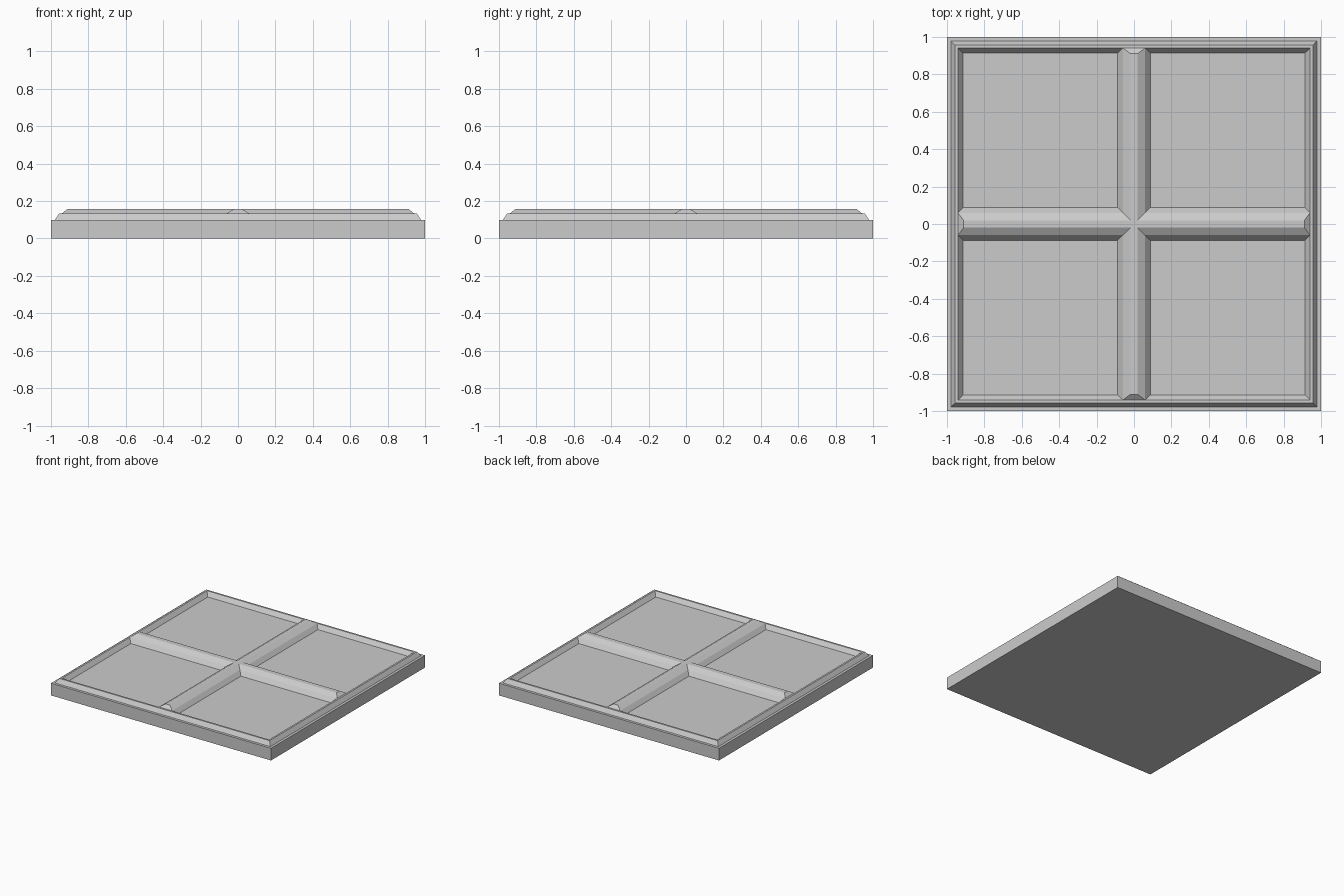
import bpy, bmesh

if "Cube" in bpy.data.objects:
    bpy.data.objects.remove(bpy.data.objects["Cube"])

RIM_Z, TOP_Z, SLAB_Z, PANEL_Z = 0.134, 0.158, 0.10, 0.10


def finish(name, bm):
    bmesh.ops.recalc_face_normals(bm, faces=bm.faces)
    mesh = bpy.data.meshes.new(name)
    bm.to_mesh(mesh)
    bm.free()
    obj = bpy.data.objects.new(name, mesh)
    bpy.context.collection.objects.link(obj)
    return obj


def square_ring(bm, x0, x1, y0, y1, z):
    return [bm.verts.new((x, y, z)) for x, y in ((x0, y0), (x1, y0), (x1, y1), (x0, y1))]


def bridge(bm, a, b):
    for i in range(4):
        j = (i + 1) % 4
        bm.faces.new((a[i], a[j], b[j], b[i]))


# Slab with stepped, sloped rim: nested square rings from the underside inward
bm = bmesh.new()
rings = [square_ring(bm, -r, r, -r, r, z) for r, z in
         ((1, 0), (1, SLAB_Z), (0.979, SLAB_Z), (0.956, RIM_Z), (0.941, RIM_Z))]
bm.faces.new(rings[0])
for a, b in zip(rings, rings[1:]):
    bridge(bm, a, b)

# Four recessed window panels with bevelled borders
for sx in (-1, 1):
    for sy in (-1, 1):
        def quad(lo, hi, z):
            xs, ys = sorted((sx * lo, sx * hi)), sorted((sy * lo, sy * hi))
            return square_ring(bm, *xs, *ys, z)
        outer = quad(0.06, 0.941, RIM_Z)
        inner = quad(0.087, 0.914, PANEL_Z)
        bridge(bm, outer, inner)
        bm.faces.new(inner)
bmesh.ops.remove_doubles(bm, verts=bm.verts, dist=0.0005)
finish("window_frame", bm)


# Raised crossing bars with hipped ends
def crossing_bar(name, along_x):
    bm = bmesh.new()
    spans = [((0.941, 0.06), RIM_Z), ((0.911, 0.02), TOP_Z)]
    rings = []
    for (length, width), z in spans:
        x, y = (length, width) if along_x else (width, length)
        rings.append(square_ring(bm, -x, x, -y, y, z))
    bridge(bm, *rings)
    bm.faces.new(rings[1])
    finish(name, bm)


crossing_bar("horizontal_bar", True)
crossing_bar("vertical_bar", False)
